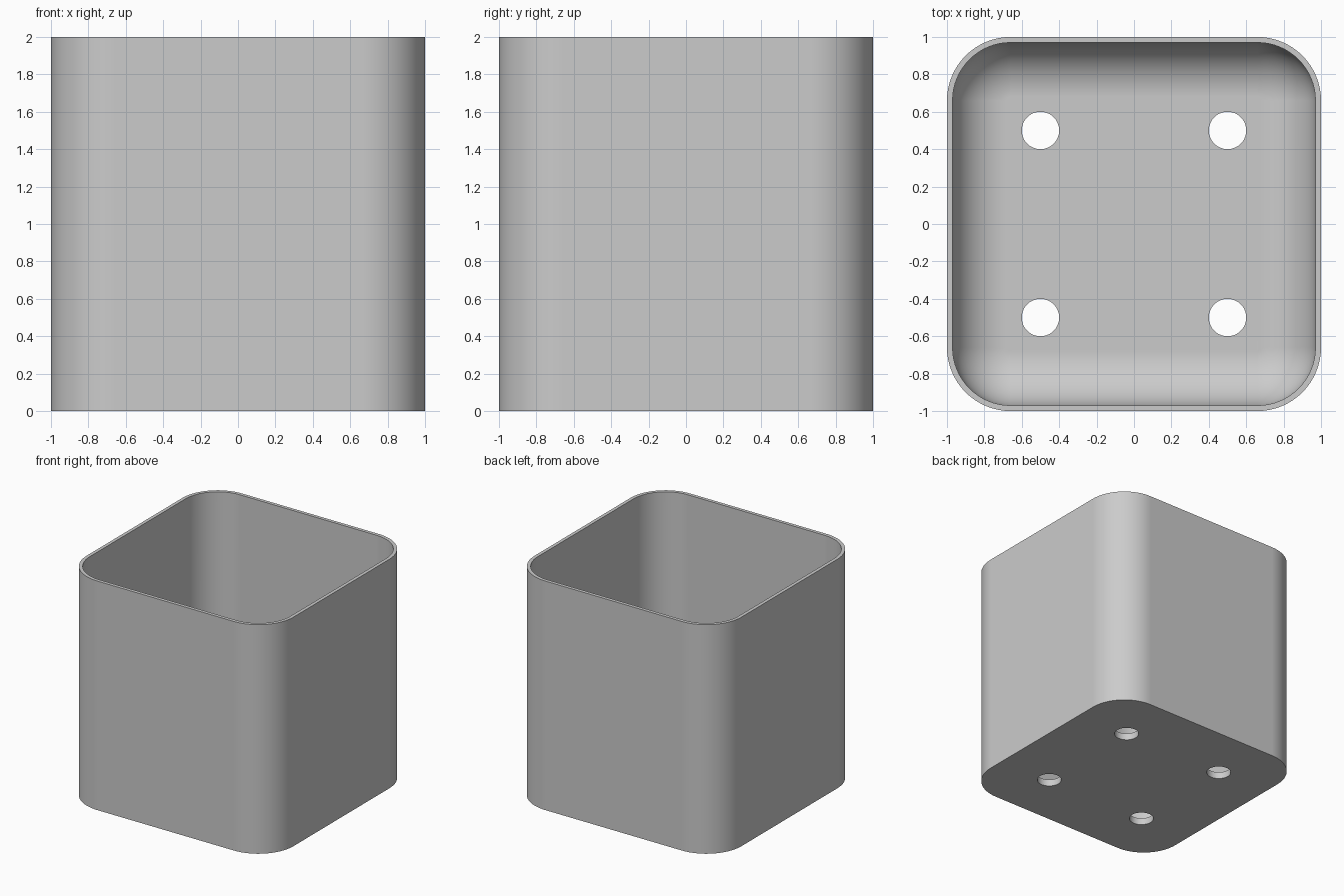
import bpy
import bmesh
from math import cos, sin, pi, radians

if "Cube" in bpy.data.objects:
    bpy.data.objects.remove(bpy.data.objects["Cube"], do_unlink=True)

HALF, HEIGHT, CORNER = 1.0, 2.0, 0.34
WALL, FLOOR, FILLET = 0.03, 0.06, 0.29
CORNER_STEPS, FILLET_STEPS = 16, 12

grey = bpy.data.materials.new("light grey")
grey.use_nodes = True
colour = (0.6, 0.6, 0.6, 1)
grey.diffuse_color = colour
grey.node_tree.nodes["Principled BSDF"].inputs["Base Color"].default_value = colour


def rounded_square(bm, inset, z):
    """Ring of vertices: a square with round corners, shrunk by inset."""
    radius, centre = CORNER - inset, HALF - CORNER
    ring = []
    for quarter, (sx, sy) in enumerate(((1, 1), (-1, 1), (-1, -1), (1, -1))):
        for i in range(CORNER_STEPS + 1):
            a = (quarter + i / CORNER_STEPS) * pi / 2
            ring.append(bm.verts.new((sx * centre + radius * cos(a),
                                      sy * centre + radius * sin(a), z)))
    return ring


# Shell profile: outside wall, rim, inside wall, fillet down to the floor
profile = [(0, 0), (0, HEIGHT), (WALL, HEIGHT)]
for i in range(FILLET_STEPS + 1):
    a = i / FILLET_STEPS * pi / 2
    profile.append((WALL + FILLET * (1 - cos(a)), FLOOR + FILLET * (1 - sin(a))))

bm = bmesh.new()
rings = [rounded_square(bm, inset, z) for inset, z in profile]
for low, high in zip(rings, rings[1:]):
    for i in range(len(low)):
        j = (i + 1) % len(low)
        bm.faces.new((low[i], low[j], high[j], high[i]))
bm.faces.new(rings[0][::-1])
bm.faces.new(rings[-1])
bmesh.ops.recalc_face_normals(bm, faces=bm.faces)
mesh = bpy.data.meshes.new("planter_pot")
bm.to_mesh(mesh)
bm.free()
pot = bpy.data.objects.new("planter_pot", mesh)
bpy.context.collection.objects.link(pot)
mesh.materials.append(grey)

# Four drain holes through the floor
bm = bmesh.new()
for x in (-0.5, 0.5):
    for y in (-0.5, 0.5):
        made = bmesh.ops.create_cone(bm, cap_ends=True, segments=48,
                                     radius1=0.1, radius2=0.1, depth=0.4)
        bmesh.ops.translate(bm, verts=made["verts"], vec=(x, y, 0))
cutter_mesh = bpy.data.meshes.new("drain_hole_cutter")
bm.to_mesh(cutter_mesh)
bm.free()
cutter_mesh.materials.append(grey)
cutter = bpy.data.objects.new("drain_hole_cutter", cutter_mesh)
bpy.context.collection.objects.link(cutter)

bpy.ops.object.select_all(action="DESELECT")
pot.select_set(True)
bpy.context.view_layer.objects.active = pot
cut = pot.modifiers.new("drain_holes", "BOOLEAN")
cut.operation = "DIFFERENCE"
cut.solver = "EXACT"
cut.object = cutter
bpy.ops.object.modifier_apply(modifier=cut.name)
bpy.data.objects.remove(cutter, do_unlink=True)

# Smooth curves, crisp rim and hole edges, flat walls and floor
bpy.ops.object.shade_smooth_by_angle(angle=radians(30))
normals = pot.modifiers.new("flat_faces", "WEIGHTED_NORMAL")
normals.keep_sharp = True
